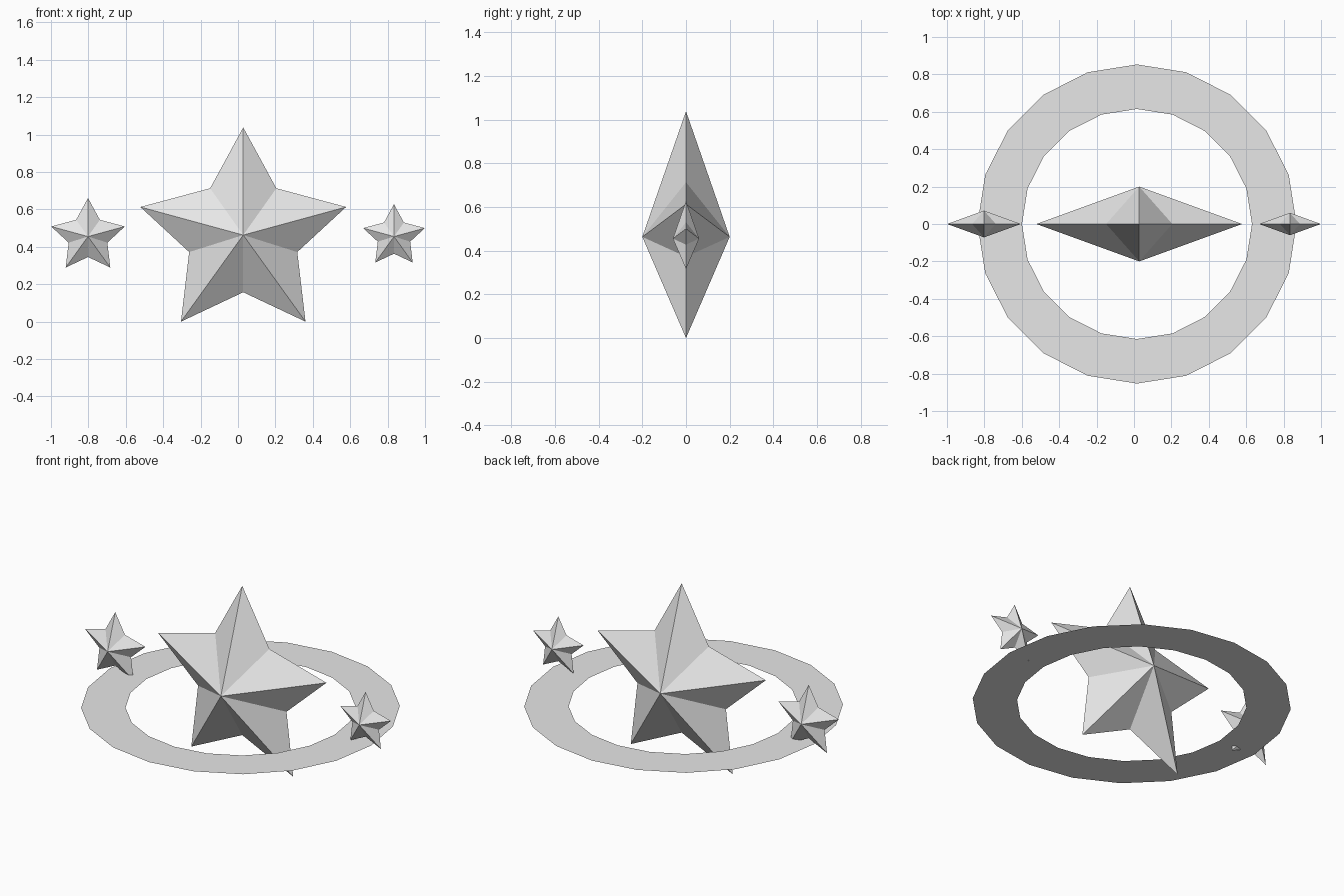
import bpy
import math

if "Cube" in bpy.data.objects:
    bpy.data.objects.remove(bpy.data.objects["Cube"])

grey = bpy.data.materials.new("light_grey")
grey.diffuse_color = (0.8, 0.8, 0.8, 1)
grey.use_nodes = True
grey.node_tree.nodes["Principled BSDF"].inputs["Base Color"].default_value = grey.diffuse_color


def make_object(name, verts, faces):
    mesh = bpy.data.meshes.new(name)
    mesh.from_pydata(verts, [], faces)
    mesh.materials.append(grey)
    obj = bpy.data.objects.new(name, mesh)
    bpy.context.collection.objects.link(obj)
    return obj


# Right half of the star outline, from top tip to bottom notch
HALF = [(0, 0.575), (0.177, 0.25), (0.55, 0.15),
        (0.289, -0.091), (0.333, -0.463), (0, -0.306)]
OUTLINE = HALF + [(-x, z) for x, z in HALF[-2:0:-1]]


def star(name, x, z, scale):
    """Faceted five-pointed star with a front and a back peak."""
    verts = [(px * scale, 0, pz * scale) for px, pz in OUTLINE]
    n = len(verts)
    verts += [(0, -0.2 * scale, 0), (0, 0.2 * scale, 0)]
    faces = []
    for i in range(n):
        j = (i + 1) % n
        faces += [(j, i, n), (i, j, n + 1)]
    make_object(name, verts, faces).location = (x, 0, z)


star("large_star", 0.028, 0.463, 1.0)
star("left_small_star", -0.802, 0.455, 0.358)
star("right_small_star", 0.834, 0.455, 0.3)

# Flat ring around the large star
SIDES = 20
ring = []
for radius in (0.853, 0.615):
    for k in range(SIDES):
        a = 2 * math.pi * k / SIDES
        ring.append((radius * math.cos(a), radius * math.sin(a), 0))
quads = [(k, (k + 1) % SIDES, SIDES + (k + 1) % SIDES, SIDES + k)
         for k in range(SIDES)]
make_object("flat_ring", ring, quads).location = (0.016, 0, 0.32)
